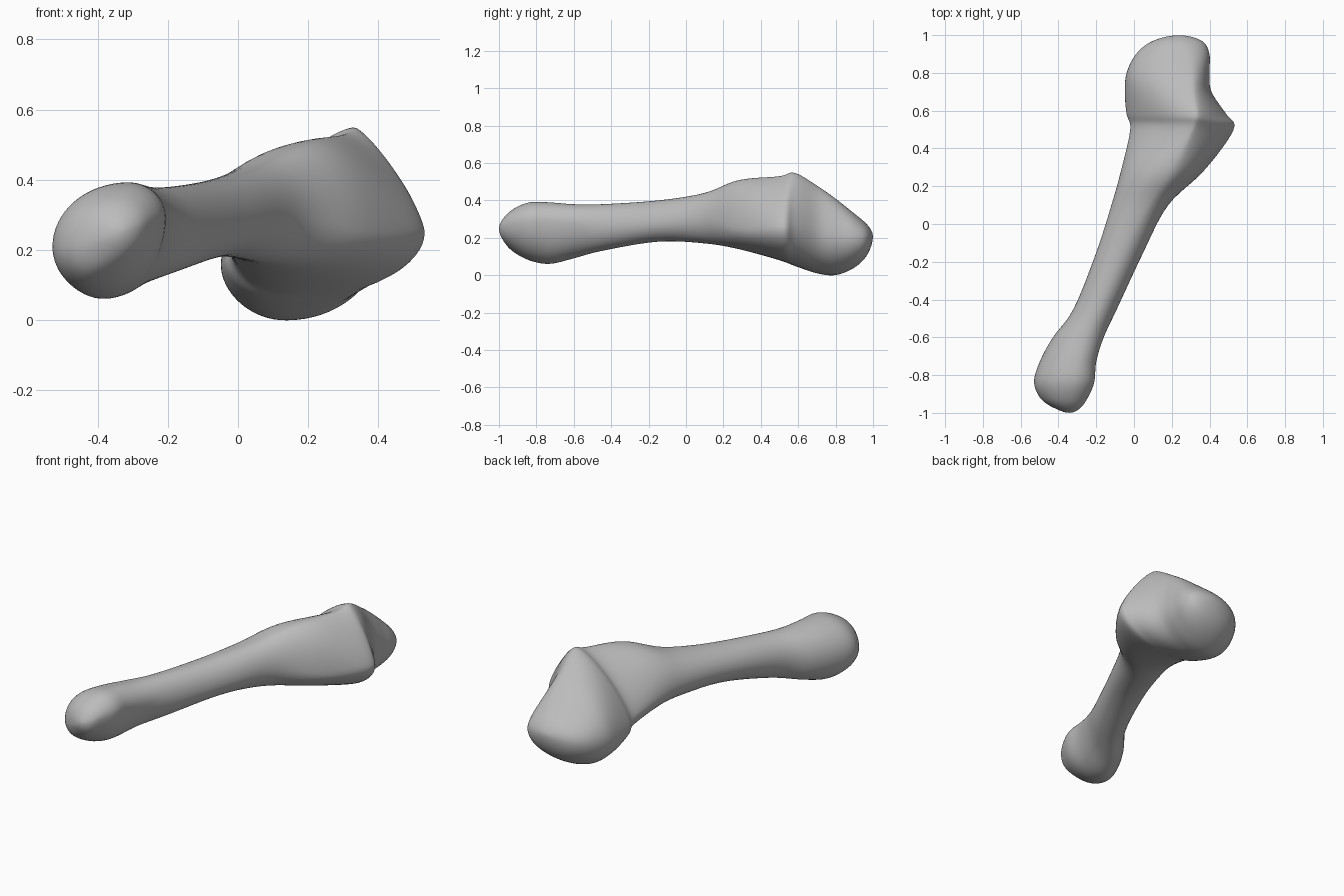
import bpy
import bmesh
import math

# Remove only the default cube
default_cube = bpy.data.objects.get("Cube")
if default_cube:
    bpy.data.objects.remove(default_cube, do_unlink=True)

SIDES = 64
STEPS = 6


def tip(y, x, z):
    """Cross-section shrunk to a single point."""
    return (y, x, x, z, z, x, z, x, z)


# Cross-sections along the bone, in hundredths of a unit:
# y, left x, right x, bottom z, top z, x of top, z of right, x of bottom, z of left
sections = [
    tip(-100, -34, 25),
    (-98, -41, -29, 19, 30, -34, 26, -36, 23),
    (-93, -49, -25, 13, 35, -34, 28, -41, 21),
    (-84, -53, -21, 8, 39, -32, 29, -40, 21),
    (-73, -50, -20, 6, 39, -30, 29, -38, 21),
    (-60, -43, -16, 9, 38, -26, 28, -33, 22),
    (-45, -32, -9, 13, 38, -19, 26, -22, 25),
    (-15, -20, 5, 18, 40, -6, 28, -7, 28),
    (10, -12, 18, 17, 44, 7, 30, 5, 29),
    (28, -7, 37, 14, 51, 20, 25, 15, 27),
    (50, -2, 53, 8, 53, 31, 25, 18, 20),
    (58, -4, 49, 5, 55, 33, 25, 16, 17),
    (70, -5, 41, 1, 48, 31, 23, 14, 16),
    (80, -4, 40, 0, 41, 30, 21, 14, 17),
    (90, 1, 40, 4, 33, 28, 20, 18, 18),
    (97, 10, 36, 11, 27, 25, 20, 22, 19),
    tip(100, 24, 21),
]


def ghost(end, inner):
    """Extra control section beyond a tip, so that the tip is round."""
    return (inner[0],) + tuple(2 * e - i for e, i in zip(end[1:], inner[1:]))


def spline(a, b, c, d, t):
    """Catmull-Rom value between b and c."""
    return 0.5 * (2 * b + (c - a) * t + (2 * a - 5 * b + 4 * c - d) * t ** 2
                  + (3 * b - a - 3 * c + d) * t ** 3)


def ring_points(section):
    """Closed outline through the four extremes of one cross-section."""
    y, xl, xr, zb, zt, xt, zr, xb, zl = (v / 100 for v in section)
    # The upper half is more angular around the crest of the large end
    crest = 2 - 0.65 * math.exp(-((y - 0.52) / 0.2) ** 2)
    points = []
    for i in range(SIDES):
        angle = 2 * math.pi * i / SIDES
        c, s = math.cos(angle), math.sin(angle)
        power = 2 / crest if s >= 0 else 1
        cx = xt if s >= 0 else xb
        cz = zr if c >= 0 else zl
        x = cx + ((xr if c >= 0 else xl) - cx) * abs(c) ** power
        z = cz + ((zt if s >= 0 else zb) - cz) * abs(s) ** power
        points.append((x, y, z))
    return points


# Smooth interpolation of the cross-sections
control = [ghost(sections[0], sections[1])] + sections
control.append(ghost(sections[-1], sections[-2]))
rings = []
for group in zip(control, control[1:], control[2:], control[3:]):
    for k in range(STEPS):
        rings.append([spline(*values, k / STEPS) for values in zip(*group)])
rings.append(sections[-1])

# Skin of the bone
bm = bmesh.new()
loops = [[bm.verts.new(p) for p in ring_points(r)] for r in rings]
for lower, upper in zip(loops, loops[1:]):
    for i in range(SIDES):
        j = (i + 1) % SIDES
        bm.faces.new((lower[i], lower[j], upper[j], upper[i]))
bmesh.ops.remove_doubles(bm, verts=bm.verts[:], dist=0.0002)
bmesh.ops.recalc_face_normals(bm, faces=bm.faces[:])
for face in bm.faces:
    face.smooth = True

mesh = bpy.data.meshes.new("bone")
bm.to_mesh(mesh)
bm.free()
bone = bpy.data.objects.new("bone", mesh)
bpy.context.scene.collection.objects.link(bone)

# Soften the crest and the hollows a little
soften = bone.modifiers.new("soften", "SMOOTH")
soften.factor = 0.5
soften.iterations = 5

# Plain grey surface
grey = bpy.data.materials.new("bone grey")
grey.use_nodes = True
colour = (0.5, 0.5, 0.5, 1)
grey.diffuse_color = colour
grey.node_tree.nodes["Principled BSDF"].inputs["Base Color"].default_value = colour
mesh.materials.append(grey)
